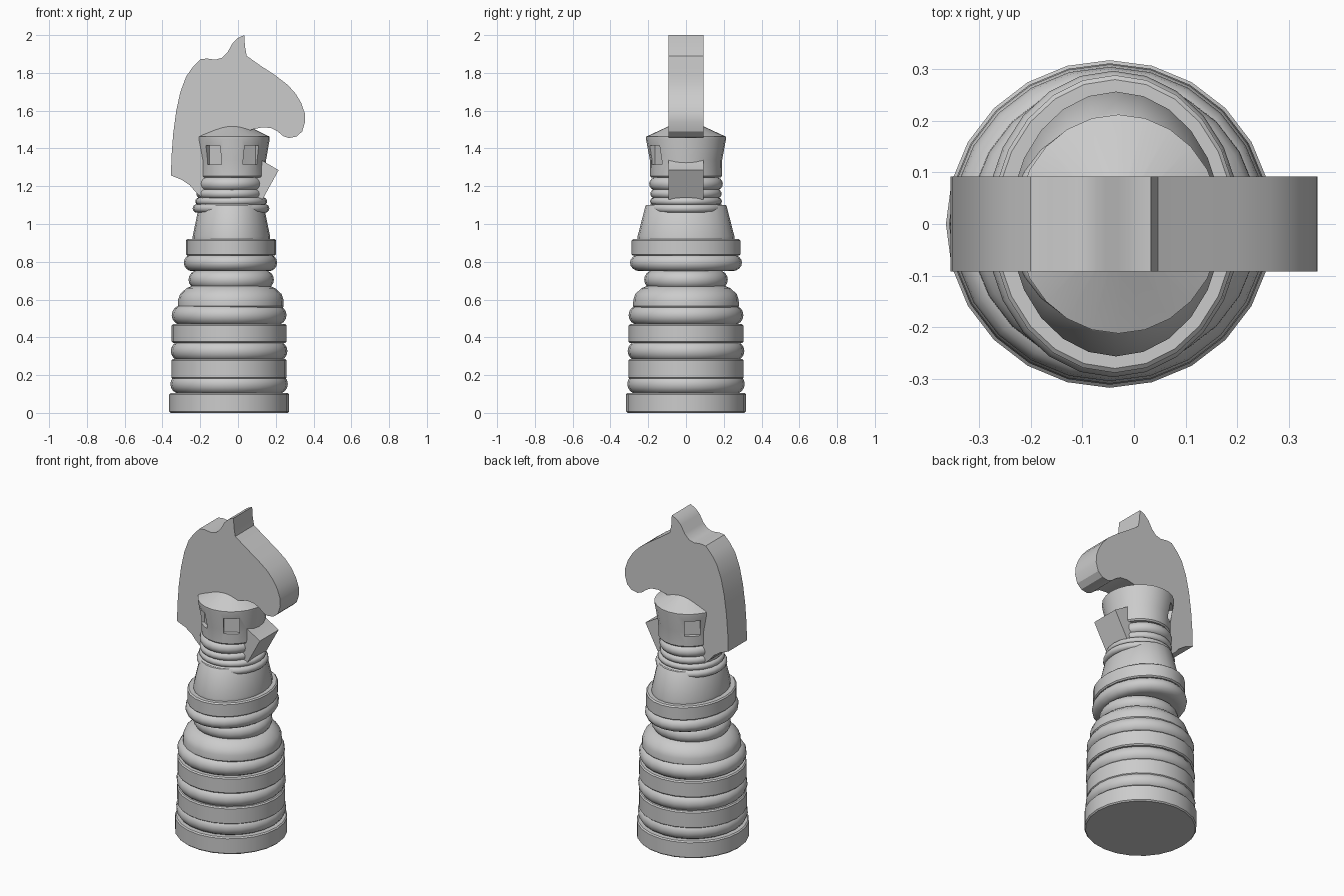
import bpy, bmesh, math

if "Cube" in bpy.data.objects:
    bpy.data.objects.remove(bpy.data.objects["Cube"])

CX = -0.047   # axis of the turned body
SIDES = 24


def finish(name, bm, angle=35):
    bmesh.ops.recalc_face_normals(bm, faces=bm.faces)
    me = bpy.data.meshes.new(name)
    bm.to_mesh(me)
    bm.free()
    ob = bpy.data.objects.new(name, me)
    bpy.context.collection.objects.link(ob)
    bpy.ops.object.select_all(action='DESELECT')
    ob.select_set(True)
    bpy.context.view_layer.objects.active = ob
    bpy.ops.object.shade_smooth_by_angle(angle=math.radians(angle))
    return ob


def turned(name, prof, cx=CX, ky=1.0):
    """Closed turned part from (radius, z) points, stretched by ky in y."""
    bm = bmesh.new()
    rings = []
    for r, z in prof:
        rings.append([bm.verts.new((cx + r * math.cos(2 * math.pi * i / SIDES),
                                    ky * r * math.sin(2 * math.pi * i / SIDES), z))
                      for i in range(SIDES)])
    for a, b in zip(rings, rings[1:]):
        for i in range(SIDES):
            j = (i + 1) % SIDES
            bm.faces.new((a[i], a[j], b[j], b[i]))
    bm.faces.new(rings[0][::-1])
    bm.faces.new(rings[-1])
    return finish(name, bm)


def drum(name, r, z0, z1, cx=CX, ky=1.0, r2=None):
    r2 = r if r2 is None else r2
    b = 0.007
    return turned(name, [(r - b, z0), (r, z0 + b), (r2, z1 - b), (r2 - b, z1)], cx, ky)


def bead(name, r, z0, z1, cx=CX, ky=1.0):
    """Ring with a half-round rim."""
    h = (z1 - z0) / 2
    prof = [(r - h + h * math.cos(t), (z0 + z1) / 2 + h * math.sin(t))
            for t in [math.pi * (k / 8 - 0.5) for k in range(9)]]
    return turned(name, prof, cx, ky)


# Stacked base
drum("base_foot", 0.317, 0.0, 0.105)
bead("base_ring_low", 0.311, 0.10, 0.205)
drum("base_drum_low", 0.305, 0.18, 0.285)
bead("base_ring_mid", 0.309, 0.275, 0.38)
drum("base_drum_high", 0.304, 0.37, 0.47)
bead("base_ring_high", 0.304, 0.465, 0.57)
turned("base_shoulder", [(0.27, 0.55), (0.28, 0.565), (0.279, 0.60), (0.268, 0.63),
                         (0.235, 0.66), (0.20, 0.675)], -0.038)

# Waist
bead("waist_ring", 0.226, 0.655, 0.755, -0.036, 0.98)
bead("collar_ring", 0.247, 0.75, 0.84, -0.04, 1.2)
drum("collar_drum", 0.238, 0.832, 0.92, -0.037, 1.21)
turned("waist_cone", [(0.205, 0.92), (0.205, 0.935), (0.172, 1.095), (0.168, 1.10)],
       -0.035, 1.25)

# Neck rings
bead("neck_ring_1", 0.203, 1.06, 1.105, -0.037)
bead("neck_ring_2", 0.19, 1.10, 1.14, -0.036)
drum("neck_core", 0.15, 1.09, 1.26, -0.038)
bead("neck_ring_3", 0.178, 1.135, 1.185, -0.042, 1.06)
bead("neck_ring_4", 0.177, 1.175, 1.25, -0.04, 1.1)

# Tower with a shallow conical roof and a small tip
tower = turned("tower", [(0.17, 1.245), (0.177, 1.253), (0.179, 1.34), (0.198, 1.45),
                         (0.198, 1.462), (0.03, 1.545), (0.013, 1.555), (0.004, 1.578)],
               -0.03, 1.07)

# Window recesses in the tower
for n, deg in enumerate((-57, -123, 130)):
    a = math.radians(deg)
    bpy.ops.mesh.primitive_cube_add(
        size=1, location=(-0.03 + 0.19 * math.cos(a), 0.2 * math.sin(a), 1.365))
    cut = bpy.context.object
    cut.name = f"window_cutter_{n + 1}"
    cut.scale = (0.07, 0.09, 0.10)
    cut.rotation_euler.z = a
    cut.hide_render = True
    mod = tower.modifiers.new("window", 'BOOLEAN')
    mod.object = cut
    mod.operation = 'DIFFERENCE'
    mod.solver = 'EXACT'
    bpy.context.view_layer.objects.active = tower
    bpy.ops.object.modifier_apply(modifier=mod.name)
    bpy.data.objects.remove(cut)

# Flat horse head cut through the tower
outline = [(-0.355, 1.257), (-0.352, 1.36), (-0.343, 1.48), (-0.327, 1.60), (-0.305, 1.70),
           (-0.275, 1.78), (-0.24, 1.83), (-0.20, 1.872), (-0.165, 1.876), (-0.12, 1.87),
           (-0.085, 1.88), (-0.055, 1.91), (-0.03, 1.955), (0.0, 1.985), (0.033, 2.0),
           (0.037, 1.94), (0.046, 1.89), (0.12, 1.838), (0.20, 1.785), (0.265, 1.735),
           (0.305, 1.69), (0.335, 1.64), (0.354, 1.585), (0.355, 1.54), (0.34, 1.49),
           (0.31, 1.463), (0.27, 1.455), (0.24, 1.465), (0.21, 1.49), (0.175, 1.508),
           (0.13, 1.512), (0.07, 1.50), (0.05, 1.46), (0.07, 1.40), (0.13, 1.335),
           (0.215, 1.285), (0.13, 1.13), (0.05, 1.12), (-0.18, 1.13), (-0.225, 1.17),
           (-0.255, 1.205), (-0.30, 1.235)]
bm = bmesh.new()
front = bm.faces.new([bm.verts.new((x, -0.092, z)) for x, z in outline])
ext = bmesh.ops.extrude_face_region(bm, geom=[front], use_keep_orig=True)
bmesh.ops.translate(bm, vec=(0, 0.184, 0),
                    verts=[g for g in ext["geom"] if isinstance(g, bmesh.types.BMVert)])
finish("horse_head", bm, 30)
